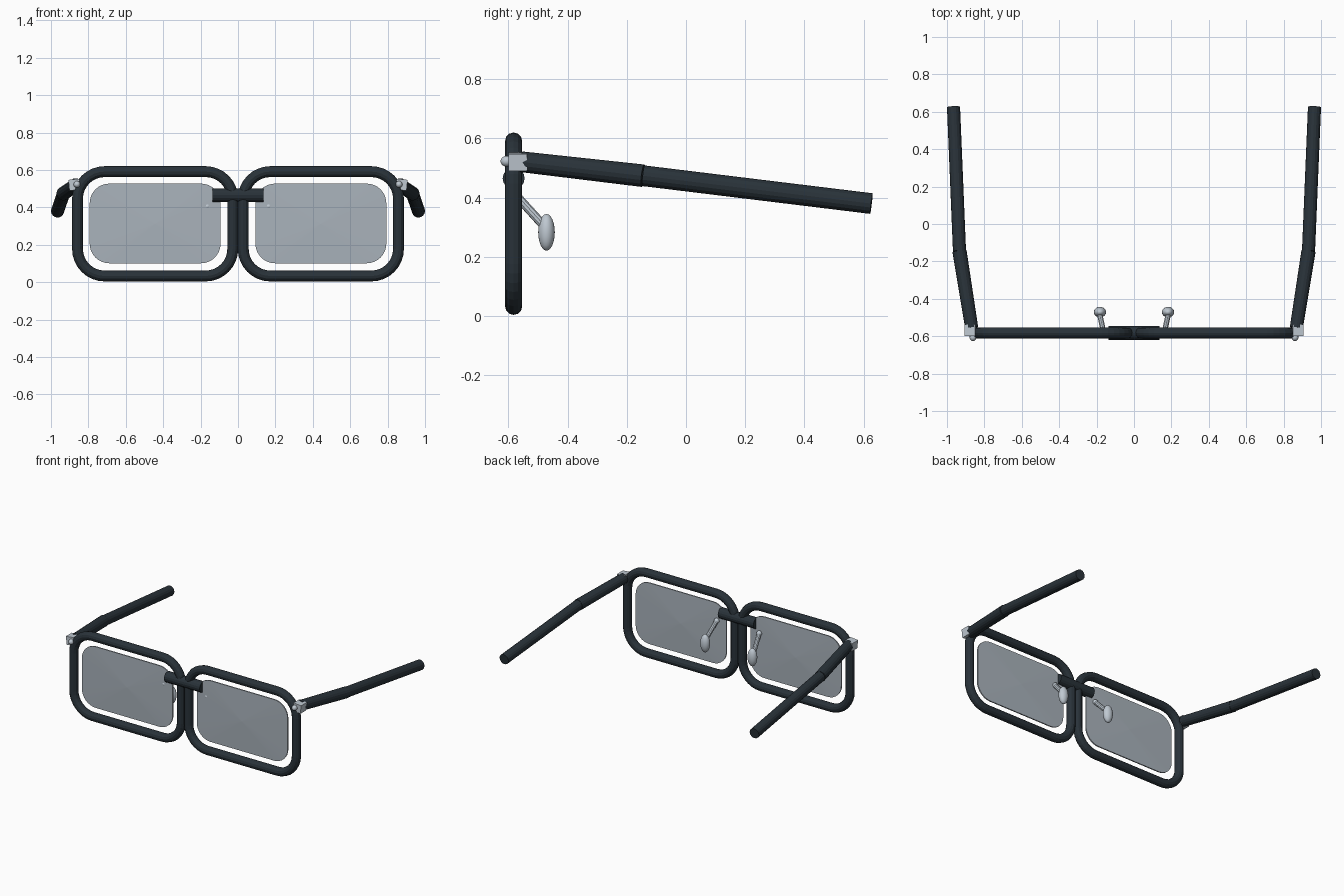
import bpy
import bmesh
from math import sin, cos, pi
from mathutils import Vector, Matrix

cube = bpy.data.objects.get("Cube")
if cube:
    bpy.data.objects.remove(cube, do_unlink=True)


def material(name, rgb):
    m = bpy.data.materials.new(name)
    m.use_nodes = True
    m.diffuse_color = (*rgb, 1)
    bsdf = next(n for n in m.node_tree.nodes if n.type == "BSDF_PRINCIPLED")
    bsdf.inputs["Base Color"].default_value = (*rgb, 1)
    return m


FRAME = material("dark frame", (0.022, 0.032, 0.041))
METAL = material("light metal", (0.52, 0.58, 0.64))
GLASS = material("grey lens", (0.40, 0.45, 0.50))
FRONT_Y = -0.582
RIM_X, RIM_Z = 0.443, 0.312


def add_object(name, mesh, mat):
    obj = bpy.data.objects.new(name, mesh)
    bpy.context.collection.objects.link(obj)
    mesh.materials.clear()
    mesh.materials.append(mat)
    return obj


def from_bmesh(name, bm, mat, smooth=False):
    bmesh.ops.recalc_face_normals(bm, faces=bm.faces)
    mesh = bpy.data.meshes.new(name)
    for f in bm.faces:
        f.smooth = smooth
    bm.to_mesh(mesh)
    bm.free()
    return add_object(name, mesh, mat)


def rounded_rect(cx, cz, hw, hh, r, steps=8):
    """Outline points in the x-z plane at the front of the glasses."""
    pts = []
    for k, (sx, sz) in enumerate([(1, 1), (-1, 1), (-1, -1), (1, -1)]):
        for i in range(steps + 1):
            a = (k + i / steps) * pi / 2
            pts.append(Vector((cx + sx * (hw - r) + r * cos(a), FRONT_Y,
                               cz + sz * (hh - r) + r * sin(a))))
    return pts


def closed_tube(name, pts, radius, mat):
    curve = bpy.data.curves.new(name, "CURVE")
    curve.dimensions = "3D"
    curve.bevel_depth = radius
    curve.bevel_resolution = 4
    spline = curve.splines.new("POLY")
    spline.points.add(len(pts) - 1)
    for p, co in zip(spline.points, pts):
        p.co = (*co, 1)
    spline.use_cyclic_u = True
    spline.use_smooth = False
    helper = bpy.data.objects.new(name + " path", curve)
    bpy.context.collection.objects.link(helper)
    bpy.context.view_layer.update()
    graph = bpy.context.evaluated_depsgraph_get()
    mesh = bpy.data.meshes.new_from_object(helper.evaluated_get(graph))
    bpy.data.objects.remove(helper, do_unlink=True)
    return add_object(name, mesh, mat)


def rod(name, a, b, r1, r2, mat, sides=16):
    a, b = Vector(a), Vector(b)
    d = b - a
    turn = d.to_track_quat("Z", "Y").to_matrix().to_4x4()
    bm = bmesh.new()
    bmesh.ops.create_cone(bm, cap_ends=True, segments=sides, radius1=r1,
                          radius2=r2, depth=d.length,
                          matrix=Matrix.Translation((a + b) / 2) @ turn)
    return from_bmesh(name, bm, mat)


def ellipsoid(name, centre, radii, mat):
    bm = bmesh.new()
    bmesh.ops.create_uvsphere(bm, u_segments=20, v_segments=12, radius=1,
                              matrix=Matrix.Translation(centre)
                              @ Matrix.Diagonal((*radii, 1)))
    return from_bmesh(name, bm, mat, smooth=True)


def lens(name, pts, centre):
    """Thin pane with a very slightly raised middle on each face."""
    bm = bmesh.new()
    rings = []
    for side in (-1, 1):
        ring = [bm.verts.new(p + Vector((0, side * 0.004, 0))) for p in pts]
        mid = bm.verts.new(centre + Vector((0, side * 0.010, 0)))
        for i, v in enumerate(ring):
            bm.faces.new((v, ring[(i + 1) % len(ring)], mid))
        rings.append(ring)
    a, b = rings
    for i in range(len(a)):
        j = (i + 1) % len(a)
        bm.faces.new((a[i], a[j], b[j], b[i]))
    return from_bmesh(name, bm, GLASS)


# Bridge joining the two rims
rod("bridge", (-0.137, FRONT_Y, 0.465), (0.137, FRONT_Y, 0.465),
    0.037, 0.037, FRAME)

for side, s in (("left", 1), ("right", -1)):
    # Rim and lens
    closed_tube(side + "_rim",
                rounded_rect(s * RIM_X, RIM_Z, 0.415, 0.279, 0.145),
                0.029, FRAME)
    lens(side + "_lens",
         rounded_rect(s * RIM_X, RIM_Z + 0.002, 0.35, 0.213, 0.105),
         Vector((s * RIM_X, FRONT_Y, RIM_Z)))

    # Hinge block and screw head
    bm = bmesh.new()
    bmesh.ops.create_cube(
        bm, size=1,
        matrix=Matrix.Translation((s * 0.875, -0.568, 0.521))
        @ Matrix.Rotation(s * 0.1, 4, "Y")
        @ Matrix.Diagonal((0.058, 0.064, 0.058, 1)))
    from_bmesh(side + "_hinge", bm, METAL)
    ellipsoid(side + "_screw", (s * 0.861, -0.606, 0.523),
              (0.018, 0.020, 0.018), METAL)

    # Temple in two straight lengths
    start = (s * 0.868, -0.555, 0.521)
    bend = (s * 0.933, -0.145, 0.474)
    tip = (s * 0.965, 0.626, 0.380)
    rod(side + "_temple_front", start, bend, 0.035, 0.038, FRAME)
    rod(side + "_temple_back", bend, tip, 0.035, 0.035, FRAME)

    # Nose pad on its arm
    root = (s * 0.164, -0.572, 0.406)
    ellipsoid(side + "_pad_joint", root, (0.018, 0.018, 0.018), METAL)
    rod(side + "_pad_arm", root, (s * 0.184, -0.480, 0.305),
        0.015, 0.015, METAL, 10)
    ellipsoid(side + "_nose_pad", (s * 0.182, -0.471, 0.283),
              (0.033, 0.028, 0.062), METAL)
